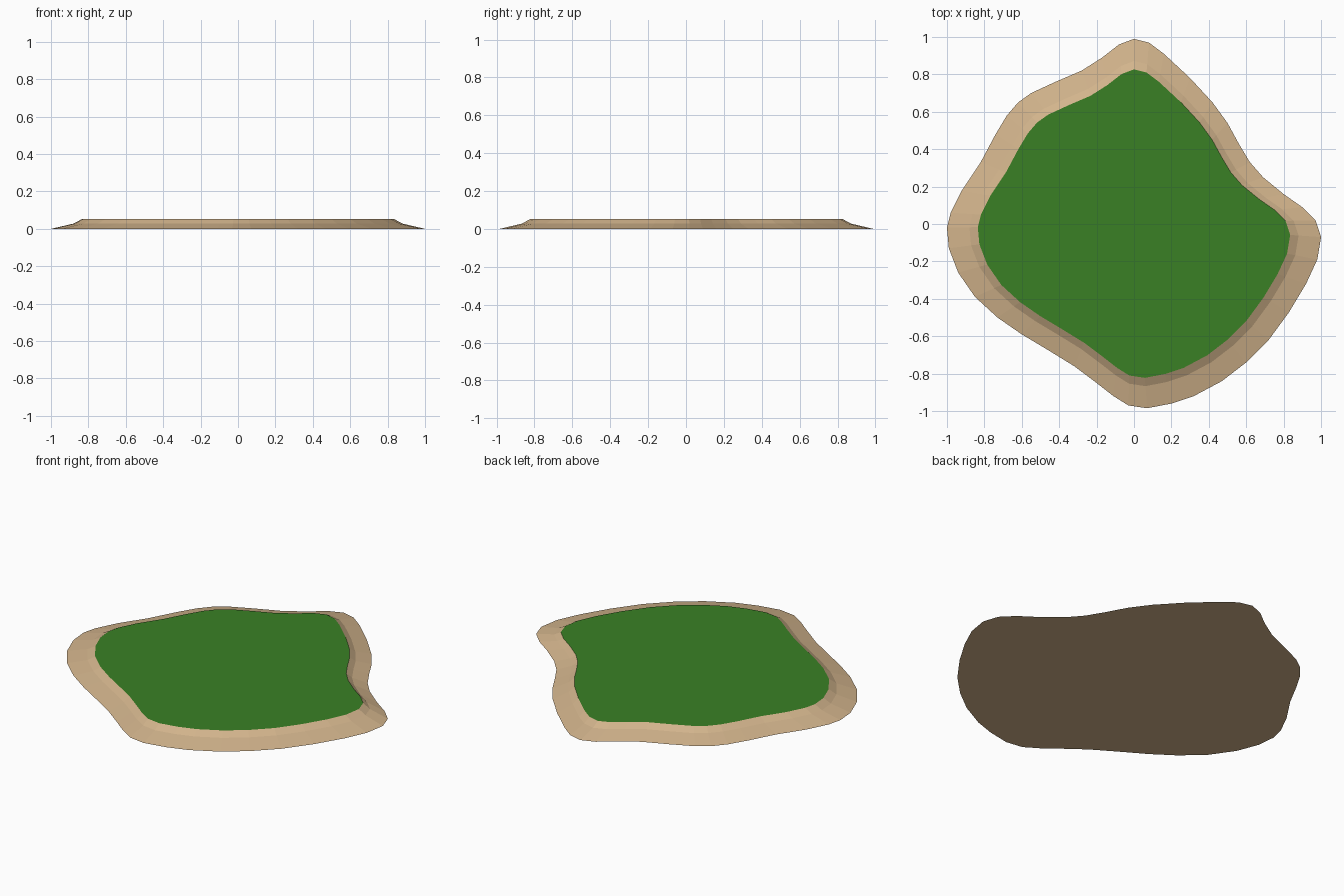
import bpy, bmesh

if "Cube" in bpy.data.objects:
    bpy.data.objects.remove(bpy.data.objects["Cube"])

# Shoreline outline, clockwise from the back
SHORE = [
    (0, .99), (.08, .97), (.16, .91), (.30, .78), (.42, .65), (.50, .54), (.56, .43),
    (.62, .33), (.69, .25), (.80, .16), (.90, .09), (.97, .02), (1, -.07), (.98, -.19),
    (.92, -.32), (.83, -.47), (.72, -.62), (.60, -.74), (.47, -.84), (.32, -.92),
    (.20, -.96), (.07, -.985), (-.03, -.97), (-.11, -.92), (-.20, -.85), (-.32, -.76),
    (-.45, -.68), (-.60, -.59), (-.73, -.50), (-.85, -.39), (-.94, -.26), (-.99, -.13),
    (-1, -.02), (-.98, .06), (-.92, .18), (-.82, .33), (-.74, .48), (-.68, .58),
    (-.62, .65), (-.55, .70), (-.42, .76), (-.28, .82), (-.17, .89), (-.08, .96)]
SHORE.reverse()  # counter-clockwise, so faces point up


def material(name, colour):
    m = bpy.data.materials.new(name)
    m.diffuse_color = (*colour, 1)
    m.use_nodes = True
    m.node_tree.nodes["Principled BSDF"].inputs["Base Color"].default_value = m.diffuse_color
    return m


def island_part(name, rings, mat, top, bottom):
    """Loft scaled copies of the shoreline; rings are (scale, height)."""
    bm = bmesh.new()
    loops = [[bm.verts.new((x * s, y * s, z)) for x, y in SHORE] for s, z in rings]
    n = len(SHORE)
    for a, b in zip(loops, loops[1:]):
        for i in range(n):
            j = (i + 1) % n
            bm.faces.new((a[i], a[j], b[j], b[i]))
    if top:
        bm.faces.new(loops[-1])
    if bottom:
        bm.faces.new(loops[0][::-1])
    mesh = bpy.data.meshes.new(name)
    bm.to_mesh(mesh)
    bm.free()
    mesh.materials.append(mat)
    obj = bpy.data.objects.new(name, mesh)
    bpy.context.collection.objects.link(obj)
    return obj


sand = material("sand", (.645, .456, .262))
grass = material("grass green", (.042, .216, .0185))

# Sloping beach with a steeper upper bank
island_part("sand_bank", [(1, 0), (.88, .028), (.835, .052)], sand, False, True)
# Flat grass on top
island_part("grass_top", [(.835, .052)], grass, True, False)
